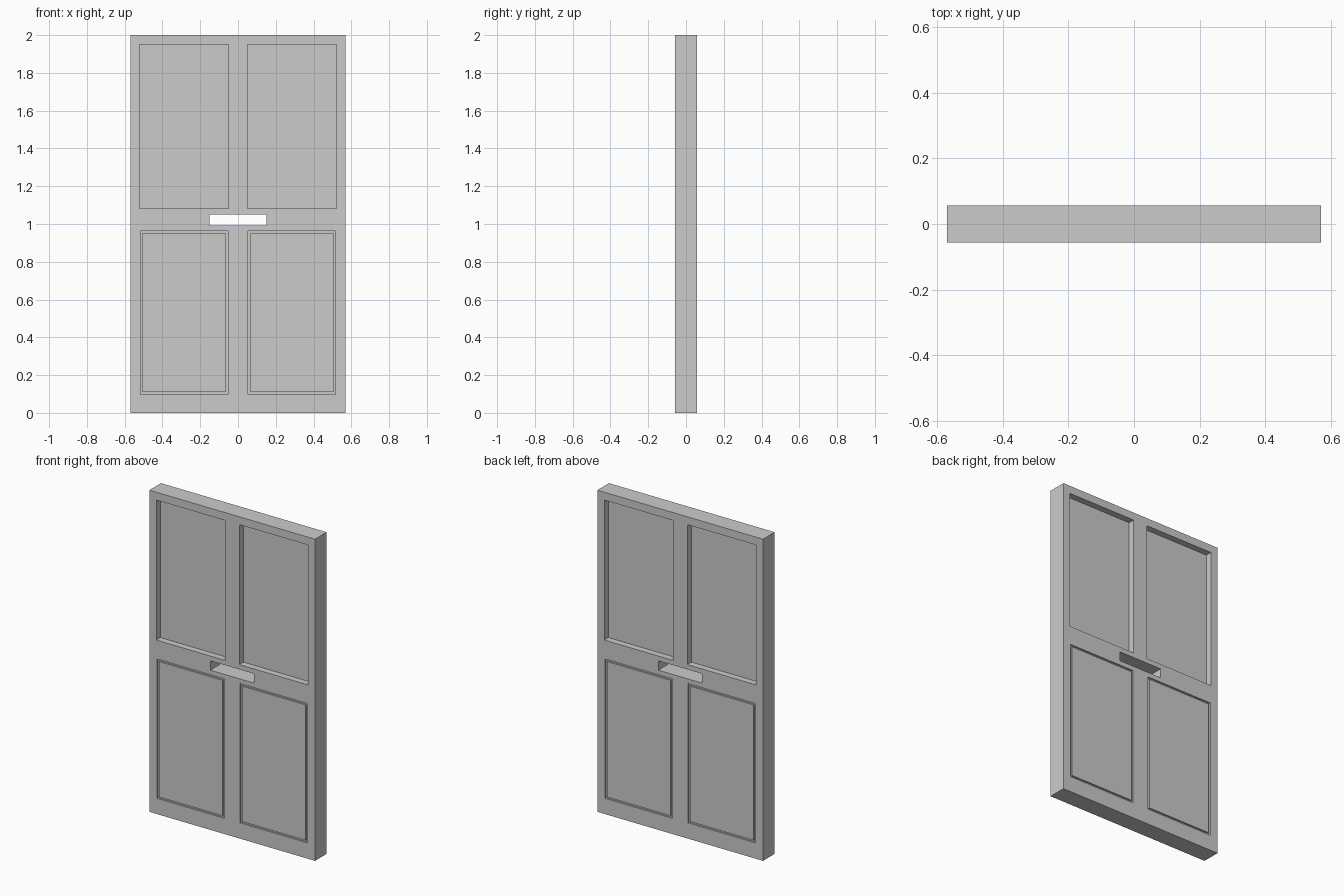
import bpy, bmesh
from mathutils import Matrix, Vector

if "Cube" in bpy.data.objects:
    bpy.data.objects.remove(bpy.data.objects["Cube"])

HALF_X, HALF_Y, HEIGHT = 0.57, 0.057, 2.0


def add_box(bm, x0, x1, y0, y1, z0, z1):
    size = Matrix.Diagonal((x1 - x0, y1 - y0, z1 - z0, 1))
    centre = Vector(((x0 + x1) / 2, (y0 + y1) / 2, (z0 + z1) / 2))
    bmesh.ops.create_cube(bm, size=1, matrix=Matrix.Translation(centre) @ size)


def add_ring(bm, x0, x1, y0, y1, z0, z1, width):
    """Rectangular ring, extruded from y0 to y1."""
    corners = [(x0, z0), (x1, z0), (x1, z1), (x0, z1)]
    inner = [(x0 + width, z0 + width), (x1 - width, z0 + width),
             (x1 - width, z1 - width), (x0 + width, z1 - width)]
    loops = [[bm.verts.new((x, y, z)) for x, z in pts]
             for pts, y in ((corners, y0), (corners, y1), (inner, y1), (inner, y0))]
    for a, b in zip(loops, loops[1:] + loops[:1]):
        for i in range(4):
            j = (i + 1) % 4
            bm.faces.new((a[i], a[j], b[j], b[i]))


def make_object(name, bm):
    bmesh.ops.recalc_face_normals(bm, faces=bm.faces[:])
    mesh = bpy.data.meshes.new(name)
    bm.to_mesh(mesh)
    bm.free()
    obj = bpy.data.objects.new(name, mesh)
    bpy.context.collection.objects.link(obj)
    return obj


# Door slab
bm = bmesh.new()
add_box(bm, -HALF_X, HALF_X, -HALF_Y, HALF_Y, 0, HEIGHT)
door = make_object("door_slab", bm)

# Cutter: letter slot, upper pane recesses, lower panel grooves
bm = bmesh.new()
add_box(bm, -0.15, 0.15, -0.1, 0.1, 0.993, 1.051)
for side in (-1, 1):
    for face in (-1, 1):
        x0, x1 = sorted((side * 0.05, side * 0.522))
        y0, y1 = sorted((face * 0.017, face * 0.1))
        add_box(bm, x0, x1, y0, y1, 1.081, 1.951)
        x0, x1 = sorted((side * 0.054, side * 0.517))
        y0, y1 = sorted((face * (HALF_Y - 0.01), face * 0.1))
        add_ring(bm, x0, x1, y0, y1, 0.098, 0.964, 0.012)
cutter = make_object("recess_cutter", bm)
cutter.hide_render = True
cutter.display_type = 'WIRE'

# Carve the slab and leave a clean mesh
carve = door.modifiers.new("carve", 'BOOLEAN')
carve.operation = 'DIFFERENCE'
carve.solver = 'EXACT'
carve.object = cutter
bpy.context.view_layer.objects.active = door
door.select_set(True)
bpy.ops.object.modifier_apply(modifier=carve.name)
bpy.data.objects.remove(cutter)
